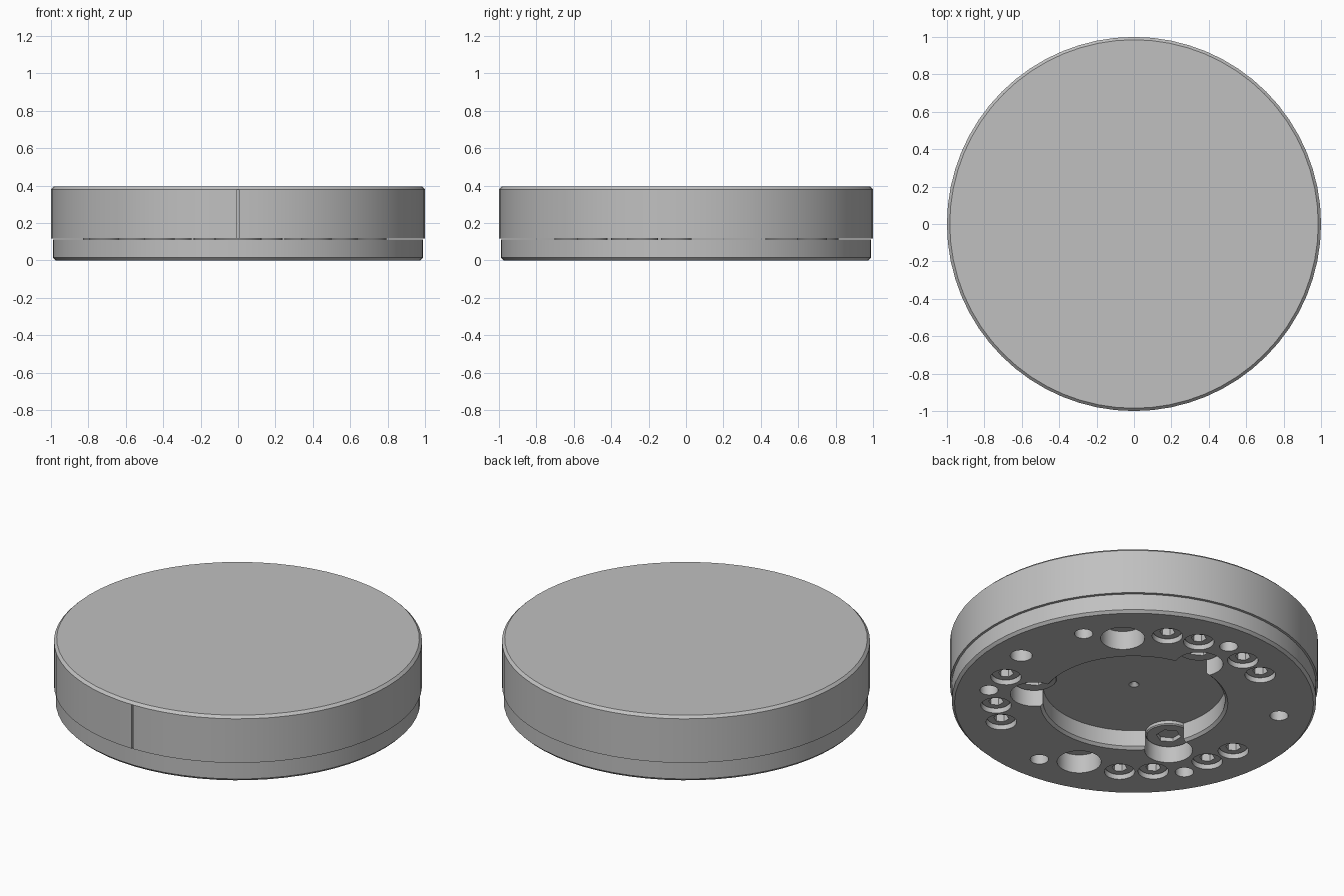
import bpy, bmesh, math
from mathutils import Matrix

cube = bpy.data.objects.get("Cube")
if cube:
    bpy.data.objects.remove(cube, do_unlink=True)

grey = bpy.data.materials.new("machined_grey")
grey.use_nodes = True
COLOUR = (0.53, 0.53, 0.53, 1)
grey.diffuse_color = COLOUR
grey.node_tree.nodes["Principled BSDF"].inputs["Base Color"].default_value = COLOUR

PLATE_TOP = 0.112
BODY_BASE = 0.116


def add_object(name, bm):
    bmesh.ops.recalc_face_normals(bm, faces=bm.faces)
    mesh = bpy.data.meshes.new(name)
    bm.to_mesh(mesh)
    bm.free()
    mesh.materials.append(grey)
    ob = bpy.data.objects.new(name, mesh)
    bpy.context.collection.objects.link(ob)
    return ob


def lathe(bm, profile, sides, centre=(0, 0), turn=0.0):
    """Closed solid of revolution from (radius, height) pairs."""
    rings = []
    for r, z in profile:
        angles = [turn + math.tau * i / sides for i in range(sides)]
        rings.append([bm.verts.new((centre[0] + r * math.cos(a),
                                    centre[1] + r * math.sin(a), z)) for a in angles])
    for low, high in zip(rings, rings[1:]):
        for i in range(sides):
            j = (i + 1) % sides
            bm.faces.new((low[i], low[j], high[j], high[i]))
    bm.faces.new(rings[0][::-1])
    bm.faces.new(rings[-1])


def cut(ob, bm):
    cutter = add_object("cutter", bm)
    cutter.hide_render = True
    mod = ob.modifiers.new("cut", 'BOOLEAN')
    mod.operation = 'DIFFERENCE'
    mod.solver = 'EXACT'
    mod.object = cutter
    bpy.context.view_layer.objects.active = ob
    bpy.ops.object.modifier_apply(modifier=mod.name)
    bpy.data.objects.remove(cutter, do_unlink=True)


def smooth(ob):
    bpy.ops.object.select_all(action='DESELECT')
    ob.select_set(True)
    bpy.context.view_layer.objects.active = ob
    bpy.ops.object.shade_smooth_by_angle(angle=math.radians(25))


def polar(radius, degrees):
    a = math.radians(degrees)
    return radius * math.cos(a), radius * math.sin(a)


# Positions around the underside
thirds = (90, 210, 330)
large_screws = [polar(0.55, a) for a in thirds]
small_screws = [polar(0.75, a + d) for a in thirds for d in (-26, -12, 12, 26)
                if a + d != 356]
pin_holes = [polar(0.8, a) for a in range(30, 390, 60)]
access_holes = [polar(0.705, a) for a in (45, 255)]
side_hole = polar(0.8, 0)

# Upper body with chamfered top edge
bm = bmesh.new()
lathe(bm, [(1, BODY_BASE), (1, 0.38), (0.985, 0.395)], 64)
body = add_object("upper_body", bm)

# Narrow front slot
bm = bmesh.new()
bmesh.ops.create_cube(bm, size=1, matrix=Matrix.Translation((0, -1, 0.24))
                      @ Matrix.Diagonal((0.01, 0.04, 0.28, 1)))
cut(body, bm)

# Conical centre mark in the underside
bm = bmesh.new()
lathe(bm, [(0.028, 0.1), (0.028, BODY_BASE), (0.004, 0.14)], 16)
cut(body, bm)
smooth(body)

# Base ring plate
bm = bmesh.new()
lathe(bm, [(0.975, 0), (0.99, 0.015), (0.99, PLATE_TOP)], 64)
plate = add_object("base_plate", bm)

# Central opening with a chamfered rim
bm = bmesh.new()
lathe(bm, [(0.52, -0.01), (0.495, 0.015), (0.495, 0.2)], 64)
cut(plate, bm)

# Screw bores and plain holes
bm = bmesh.new()
bores = [(0.13, large_screws), (0.083, small_screws), (0.05, pin_holes),
         (0.12, access_holes), (0.06, [side_hole])]
for radius, places in bores:
    for place in places:
        lathe(bm, [(radius, -0.05), (radius, 0.2)], 32, place)
cut(plate, bm)
smooth(plate)


# Socket-head screws
def screws(name, places, radius, face_z, hex_radius, depth):
    bm = bmesh.new()
    lathe(bm, [(radius - 0.006, face_z), (radius, face_z + 0.006),
               (radius, BODY_BASE + 0.03)], 32)
    first = add_object(name, bm)
    bm = bmesh.new()
    lathe(bm, [(hex_radius, -0.05), (hex_radius, face_z + depth)], 6, turn=math.pi / 6)
    cut(first, bm)
    smooth(first)
    for i, (x, y) in enumerate(places):
        ob = first
        if i:
            ob = first.copy()
            bpy.context.collection.objects.link(ob)
        ob.location = (x, y, 0)


screws("small_screw", small_screws, 0.081, 0.025, 0.042, 0.05)
screws("large_screw", large_screws, 0.125, 0.092, 0.068, 0.04)
